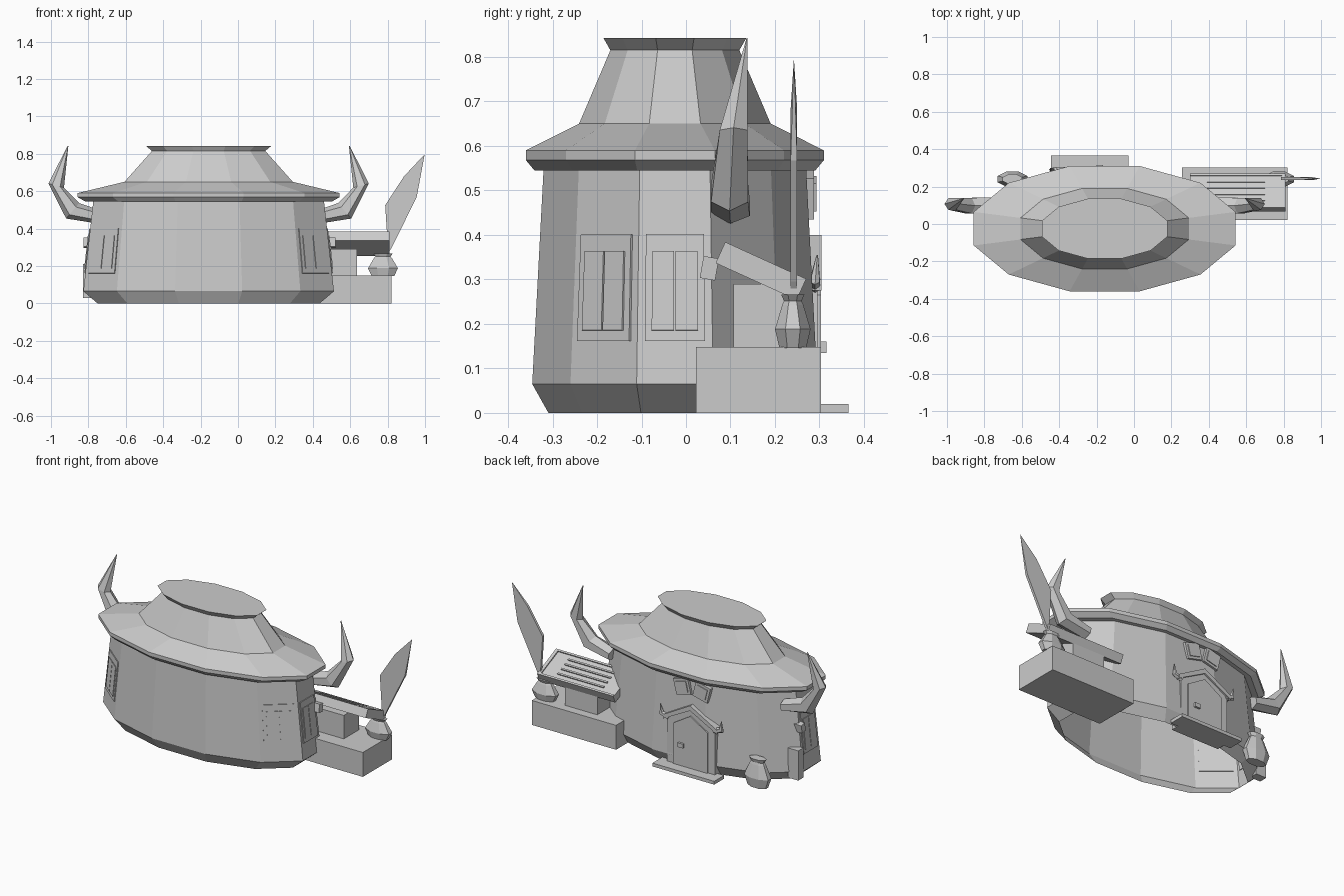
import bpy, bmesh, math
from mathutils import Vector, Matrix

cube = bpy.data.objects.get("Cube")
if cube:
    bpy.data.objects.remove(cube)

grey = bpy.data.materials.new("plain grey")
grey.use_nodes = True
GREY = (0.6, 0.6, 0.6, 1)
grey.diffuse_color = GREY
grey.node_tree.nodes["Principled BSDF"].inputs["Base Color"].default_value = GREY

CX, CY, RATIO = -0.157, -0.025, 2.09


def finish(name, bm, normals=True):
    if normals:
        bmesh.ops.recalc_face_normals(bm, faces=bm.faces)
    mesh = bpy.data.meshes.new(name)
    bm.to_mesh(mesh)
    bm.free()
    mesh.materials.append(grey)
    ob = bpy.data.objects.new(name, mesh)
    bpy.context.collection.objects.link(ob)
    return ob


def loft(name, rings, cap_start=True, cap_end=True):
    """Skin a list of equal-length point rings."""
    bm = bmesh.new()
    vs = [[bm.verts.new(p) for p in r] for r in rings]
    n = len(vs[0])
    for a, b in zip(vs, vs[1:]):
        for i in range(n):
            j = (i + 1) % n
            bm.faces.new((a[i], a[j], b[j], b[i]))
    if cap_start:
        bm.faces.new(vs[0][::-1])
    if cap_end:
        bm.faces.new(vs[-1])
    return finish(name, bm)


def oval(cx, cy, z, rx, ry, n):
    """Flat-sided oval ring; rx and ry reach the flats."""
    k = math.cos(math.pi / n)
    angs = [(i + 0.5) * 2 * math.pi / n for i in range(n)]
    return [Vector((cx + rx / k * math.cos(a), cy + ry / k * math.sin(a), z)) for a in angs]


def box(name, lo, hi, rot=None):
    lo, hi = Vector(lo), Vector(hi)
    bm = bmesh.new()
    m = Matrix.Translation((lo + hi) / 2)
    if rot:
        m = m @ Matrix.Rotation(math.radians(rot[0]), 4, rot[1])
    bmesh.ops.create_cube(bm, size=1, matrix=m @ Matrix.Diagonal((*(hi - lo), 1)))
    return finish(name, bm)


def prism(name, outline, y0, y1):
    """Extrude an x-z outline along y."""
    return loft(name, [[Vector((x, y, z)) for x, z in outline] for y in (y0, y1)])


# House wall and roof
def house_ring(z, rx):
    return oval(CX, CY, z, rx, rx / RATIO, 12)


foot, eave = house_ring(0.065, 0.67), house_ring(0.545, 0.617)
loft("house_wall", [house_ring(0, 0.594), foot, eave], cap_start=False, cap_end=False)
roof = [(0.545, 0.60), (0.545, 0.66), (0.568, 0.70), (0.59, 0.70), (0.65, 0.45), (0.815, 0.303), (0.842, 0.335)]
loft("roof", [house_ring(z, r) for z, r in roof], cap_start=False)


# Shutter windows lying on the slanted wall faces
def wall_plate(name, face, u, v, thick):
    a, b = foot[face], foot[(face + 1) % 12]
    c, d = eave[face], eave[(face + 1) % 12]
    out = (b - a).cross(c - a).normalized()
    quad = [a.lerp(b, s).lerp(c.lerp(d, s), t) for s, t in
            ((u[0], v[0]), (u[1], v[0]), (u[1], v[1]), (u[0], v[1]))]
    loft(name, [[p - out * 0.005 for p in quad], [p + out * thick for p in quad]])


for face, side in ((10, "right_front"), (11, "right"), (6, "left_front"), (5, "left")):
    wall_plate(f"{side}_window_frame", face, (0.1, 0.9), (0.2, 0.7), 0.005)
    for k, u in enumerate(((0.19, 0.49), (0.51, 0.81))):
        wall_plate(f"{side}_shutter_{k}", face, u, (0.25, 0.62), 0.009)

# Side brackets and left wall panel
box("right_bracket", (0.46, 0.035, 0.30), (0.52, 0.07, 0.35), (-10, "X"))
box("left_bracket", (-0.825, 0.035, 0.30), (-0.77, 0.07, 0.35), (-10, "X"))
box("left_panel", (-0.83, 0.06, 0.03), (-0.76, 0.11, 0.21))

# Curved horns on both sides
horn_path = [((0.42, 0.10, 0.46), 0.035, 0.05, 80), ((0.57, 0.098, 0.495), 0.054, 0.048, 50),
             ((0.658, 0.107, 0.63), 0.043, 0.036, -15), ((0.595, 0.137, 0.842), 0.002, 0.001, -20)]


def horn(name, mirror, path=horn_path, centre=CX):
    rings = []
    for (x, y, z), r, ry, tilt in path:
        t = math.radians(tilt)
        across = Vector((math.cos(t), 0, -math.sin(t)))
        ring = []
        for i in range(6):
            a = i * math.pi / 3
            p = Vector((x, y, z)) + across * r * math.cos(a) + Vector((0, ry * math.sin(a), 0))
            if mirror:
                p.x = 2 * centre - p.x
            ring.append(p)
        rings.append(ring)
    loft(name, rings)


horn("right_horn", False)
horn("left_horn", True)

# Back door with gabled frame, small horns, knob and step
DX = -0.24


def gable(w, side, top, base=0.0):
    return [(DX - w, base), (DX + w, base), (DX + w, side), (DX, top), (DX - w, side)]


prism("door_frame", gable(0.16, 0.29, 0.385), 0.22, 0.295)
prism("door_leaf", gable(0.115, 0.265, 0.335), 0.25, 0.303)
for s, side in ((1, "right"), (-1, "left")):
    prism(f"door_{side}_gable_beam", [(DX, 0.40), (DX + s * 0.18, 0.30), (DX + s * 0.18, 0.275), (DX, 0.37)],
          0.24, 0.305)
    path = [((DX + 0.15, 0.29, 0.285), 0.018, 0.014, 60), ((DX + 0.20, 0.29, 0.30), 0.018, 0.012, 40),
            ((DX + 0.205, 0.295, 0.355), 0.002, 0.002, 0)]
    horn(f"door_{side}_horn", s < 0, path, DX)
box("door_knob", (DX + 0.04, 0.29, 0.135), (DX + 0.075, 0.316, 0.16))
box("door_step", (-0.445, 0.27, 0), (-0.03, 0.365, 0.02))

# Hanging boards under the back eave
for s, side in ((1, "right"), (-1, "left")):
    x = DX + s * 0.065
    box(f"{side}_hanging_board", (x - 0.05, 0.265, 0.445), (x + 0.05, 0.288, 0.54), (s * 14, "Y"))
    box(f"{side}_board_inset", (x - 0.035, 0.28, 0.46), (x + 0.035, 0.293, 0.525), (s * 14, "Y"))


# Urns
def urn(name, x, y, z, h, r):
    shape = [(0, 0.75), (0.35, 1), (0.8, 0.6), (0.88, 0.5), (1, 0.65)]
    loft(name, [oval(x, y, z + t * h, k * r * 2, k * r, 8) for t, k in shape])


urn("back_urn", -0.65, 0.24, 0, 0.17, 0.04)
urn("side_urn", 0.775, 0.24, 0.146, 0.12, 0.04)

# Side workbench: block, post, tilted slotted top
box("bench_block", (0.257, 0.022, 0), (0.822, 0.303, 0.148))
box("bench_post", (0.42, 0.107, 0.14), (0.635, 0.25, 0.29))
slope = Matrix.Translation((0, 0.168, 0.318)) @ Matrix.Rotation(math.radians(-24.5), 4, "X")


def on_slope(ob):
    ob.data.transform(slope)


on_slope(box("bench_top", (0.30, -0.1, -0.025), (0.81, 0.1, 0.02)))
for k, y in enumerate((-0.1, 0.088)):
    on_slope(box(f"bench_long_rail_{k}", (0.30, y, 0.015), (0.81, y + 0.012, 0.027)))
on_slope(box("bench_end_rail", (0.79, -0.1, 0.015), (0.81, 0.1, 0.027)))
for k in range(4):
    y = -0.06 + k * 0.037
    on_slope(box(f"bench_rib_{k}", (0.39, y, 0.015), (0.70, y + 0.01, 0.027)))

# Large leaf blade standing in the side urn
outline = [(0.79, 0.25), (0.82, 0.295), (0.955, 0.567), (0.998, 0.797), (0.888, 0.68), (0.787, 0.525), (0.80, 0.32)]
leaf = prism("leaf_blade", outline, 0.235, 0.25)
for v in leaf.data.vertices:
    if v.co.z > 0.75:
        v.co.y = 0.2425
